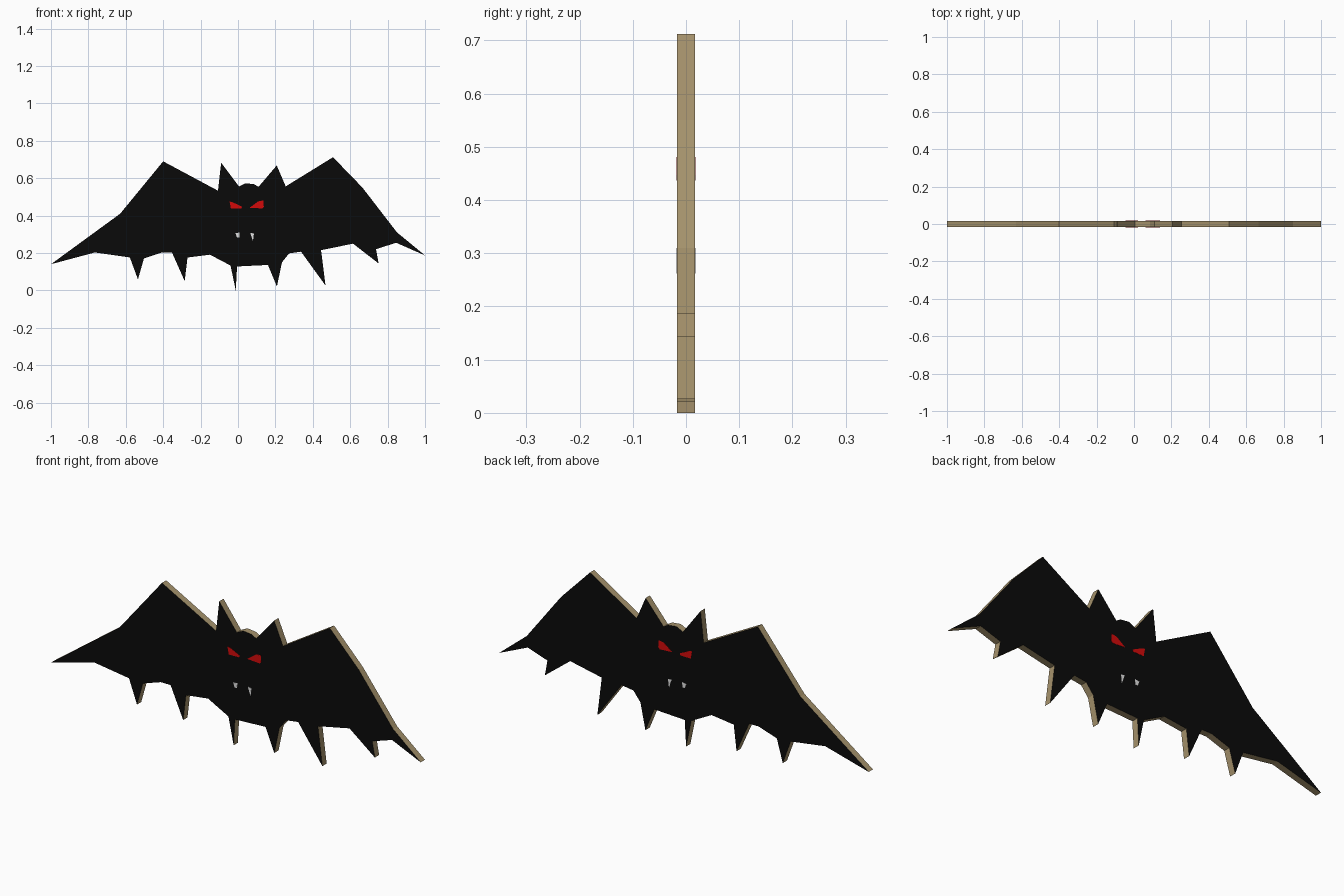
import bpy
import bmesh

if "Cube" in bpy.data.objects:
    bpy.data.objects.remove(bpy.data.objects["Cube"])

HALF = 0.0165   # half thickness of the board


def material(name, rgb):
    m = bpy.data.materials.new(name)
    m.diffuse_color = (*rgb, 1)
    m.use_nodes = True
    m.node_tree.nodes["Principled BSDF"].inputs["Base Color"].default_value = m.diffuse_color
    return m


BLACK = material("black paint", (0.003, 0.003, 0.003))
WOOD = material("bare wood edge", (0.38, 0.29, 0.15))
RED = material("red paint", (0.65, 0.003, 0.003))
WHITE = material("white paint", (0.75, 0.75, 0.75))


def slab(name, outline, y0, y1, mats):
    """Extrude an x-z outline from y0 to y1; the rim uses the last material."""
    bm = bmesh.new()
    face = bm.faces.new([bm.verts.new((x, y0, z)) for x, z in outline])
    ext = bmesh.ops.extrude_face_region(bm, geom=[face])["geom"]
    new_verts = [g for g in ext if isinstance(g, bmesh.types.BMVert)]
    bmesh.ops.translate(bm, verts=new_verts, vec=(0, y1 - y0, 0))
    bmesh.ops.recalc_face_normals(bm, faces=bm.faces)
    bm.normal_update()
    for f in bm.faces:
        f.material_index = 0 if abs(f.normal.y) > 0.5 else len(mats) - 1
    bmesh.ops.triangulate(bm, faces=[f for f in bm.faces if len(f.verts) > 4])
    me = bpy.data.meshes.new(name)
    bm.to_mesh(me)
    bm.free()
    for m in mats:
        me.materials.append(m)
    ob = bpy.data.objects.new(name, me)
    bpy.context.collection.objects.link(ob)
    return ob


# Body silhouette: top edge left to right, then ragged lower edge back
top_edge = [
    (-1.0, .14), (-.63, .41), (-.40, .69), (-.107, .533), (-.09, .683),
    (.005, .556), (.04, .573), (.085, .568), (.11, .554), (.207, .668),
    (.255, .556), (.508, .712), (.665, .55), (.85, .31), (1.0, .187)]
lower_edge = [
    (.845, .255), (.738, .22), (.752, .144), (.615, .25), (.444, .215),
    (.468, .026), (.337, .207), (.273, .198), (.235, .15), (.208, .021),
    (.16, .136), (-.005, .128), (-.012, 0), (-.04, .133), (-.15, .191),
    (-.27, .176), (-.285, .05), (-.353, .203), (-.406, .203),
    (-.503, .171), (-.535, .059), (-.578, .176), (-.765, .203)]
slab("bat_body", top_edge + lower_edge, -HALF, HALF, [BLACK, WOOD])

# Painted details, repeated on front and back
details = [
    ("left_eye", RED, [(-.045, .475), (-.03, .472), (.022, .447), (.018, .438), (-.038, .437)]),
    ("right_eye", RED, [(.062, .442), (.108, .476), (.135, .481), (.138, .447), (.13, .438)]),
    ("left_fang", WHITE, [(-.014, .306), (.009, .31), (.007, .284), (-.006, .284)]),
    ("right_fang", WHITE, [(.065, .308), (.085, .304), (.08, .262), (.073, .285)]),
]
for side, s in (("front", -1), ("back", 1)):
    for name, mat, pts in details:
        slab(f"{name}_{side}", pts, s * (HALF - .001), s * (HALF + .001), [mat])
